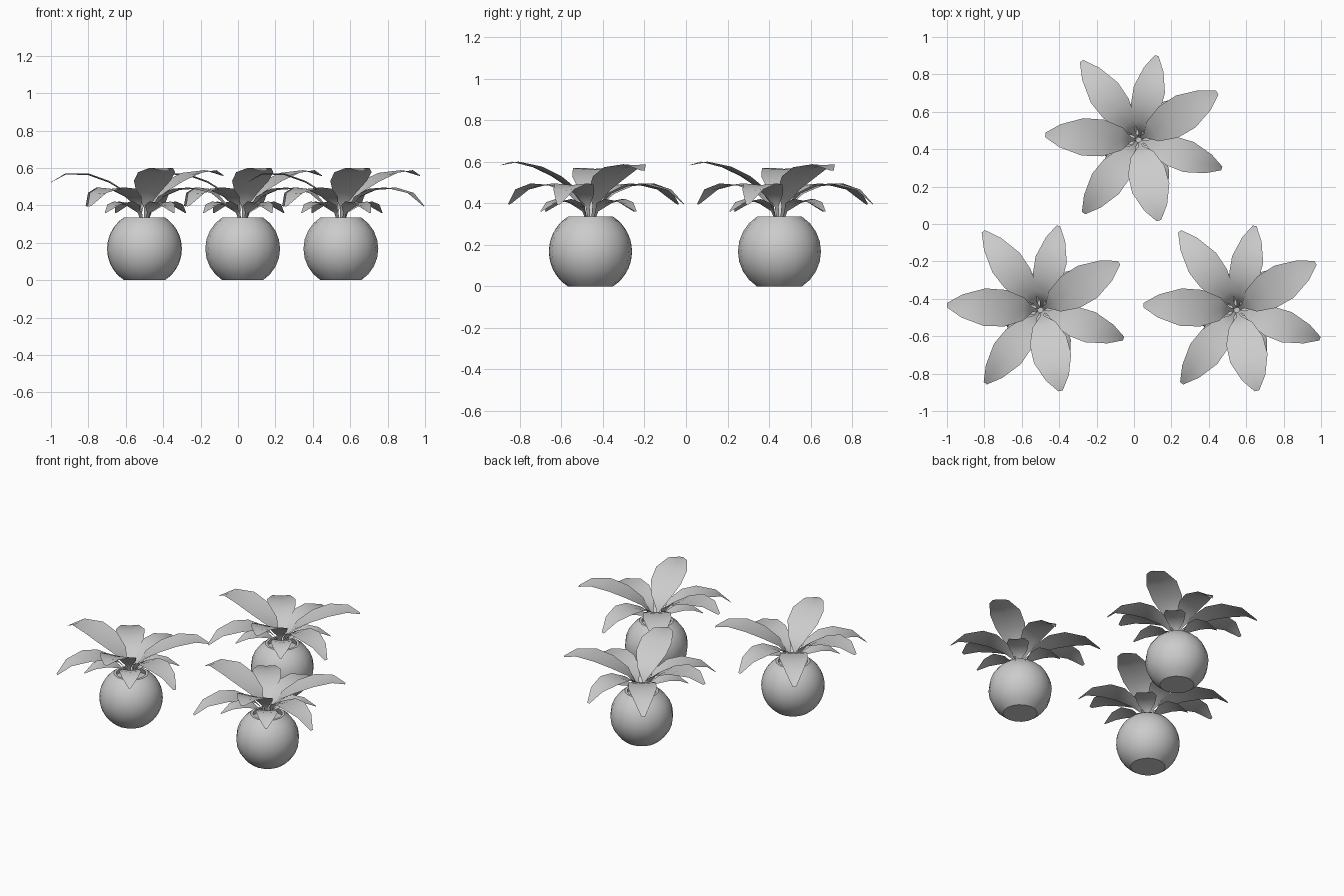
import bpy, bmesh
from math import sin, cos, pi, radians, acos

if "Cube" in bpy.data.objects:
    bpy.data.objects.remove(bpy.data.objects["Cube"])

POT_R, POT_Z, POT_TOP = 0.20, 0.168, 0.336

# Leaf side profiles: (fraction of length, height, fraction of width)
HIGH = [(0.03, 0.30, 0.07), (0.08, 0.39, 0.12), (0.18, 0.462, 0.62), (0.38, 0.522, 0.98),
        (0.60, 0.564, 1.0), (0.84, 0.576, 0.62), (1.0, 0.543, 0.12)]
MID = [(0.03, 0.30, 0.07), (0.09, 0.385, 0.12), (0.20, 0.442, 0.60), (0.40, 0.482, 0.95),
       (0.60, 0.488, 1.0), (0.84, 0.462, 0.62), (1.0, 0.395, 0.12)]
LOW = [(0.05, 0.30, 0.10), (0.14, 0.36, 0.14), (0.30, 0.395, 0.75), (0.54, 0.413, 1.0),
       (0.78, 0.400, 0.70), (1.0, 0.36, 0.08)]

# Leaves: profile, direction in degrees, length, width, tip height shift
LEAVES = [
    (HIGH, 177, 0.50, 0.20, -0.02), (HIGH, -76, 0.445, 0.205, 0.04), (HIGH, 31, 0.49, 0.20, 0.015),
    (MID, 126, 0.52, 0.18, 0.0), (MID, 78, 0.46, 0.17, 0.0),
    (MID, -19, 0.47, 0.17, 0.0), (MID, -127, 0.49, 0.18, 0.0),
    (LOW, -57, 0.285, 0.14, 0.0), (LOW, 45, 0.31, 0.14, 0.0),
    (LOW, 126, 0.26, 0.14, 0.0), (LOW, -134, 0.30, 0.14, 0.0),
]


def finish(bm, name, location, angle):
    mesh = bpy.data.meshes.new(name)
    bm.to_mesh(mesh)
    bm.free()
    ob = bpy.data.objects.new(name, mesh)
    bpy.context.collection.objects.link(ob)
    ob.location = location
    bpy.ops.object.select_all(action='DESELECT')
    ob.select_set(True)
    bpy.context.view_layer.objects.active = ob
    bpy.ops.object.shade_smooth_by_angle(angle=radians(angle))
    return ob


def pot(name, location, sides, rings):
    # Truncated ball, turned from a profile, with a thin rim and a filled inside
    limit = acos(POT_Z / POT_R)
    profile = []
    for i in range(rings + 1):
        a = pi - limit + (2 * limit - pi) * i / rings
        profile.append((POT_R * sin(a), POT_Z + POT_R * cos(a)))
    rim = profile[-1][0]
    profile += [(rim - 0.016, POT_TOP), (rim - 0.004, 0.30)]
    bm = bmesh.new()
    loops = [[bm.verts.new((r * cos(2 * pi * k / sides), r * sin(2 * pi * k / sides), z))
              for k in range(sides)] for r, z in profile]
    for a, b in zip(loops, loops[1:]):
        for k in range(sides):
            n = (k + 1) % sides
            bm.faces.new((a[k], a[n], b[n], b[k]))
    bm.faces.new(loops[0][::-1])
    bm.faces.new(loops[-1])
    return finish(bm, name, location, 28)


def foliage(name, location):
    # Rosette of arched, slightly cupped leaves
    bm = bmesh.new()
    for profile, direction, length, width, tip in LEAVES:
        c, s = cos(radians(direction)), sin(radians(direction))
        rows = []
        for f, z, w in profile:
            row = []
            for side in (-1, 0, 1):
                r, t = f * length, side * w * width / 2
                h = z + tip * f ** 4 + (0.008 * w if side else 0)
                row.append(bm.verts.new((r * c - t * s, r * s + t * c, h)))
            rows.append(row)
        for a, b in zip(rows, rows[1:]):
            for k in range(2):
                bm.faces.new((a[k], b[k], b[k + 1], a[k + 1]))
    return finish(bm, name, location, 60)


# Three potted plants
for label, x, y, sides, rings in (("left", -0.50, -0.46, 32, 14),
                                  ("back", 0.025, 0.45, 16, 8),
                                  ("right", 0.55, -0.46, 16, 8)):
    pot(label + "_pot", (x, y, 0), sides, rings)
    foliage(label + "_leaves", (x, y, 0))
